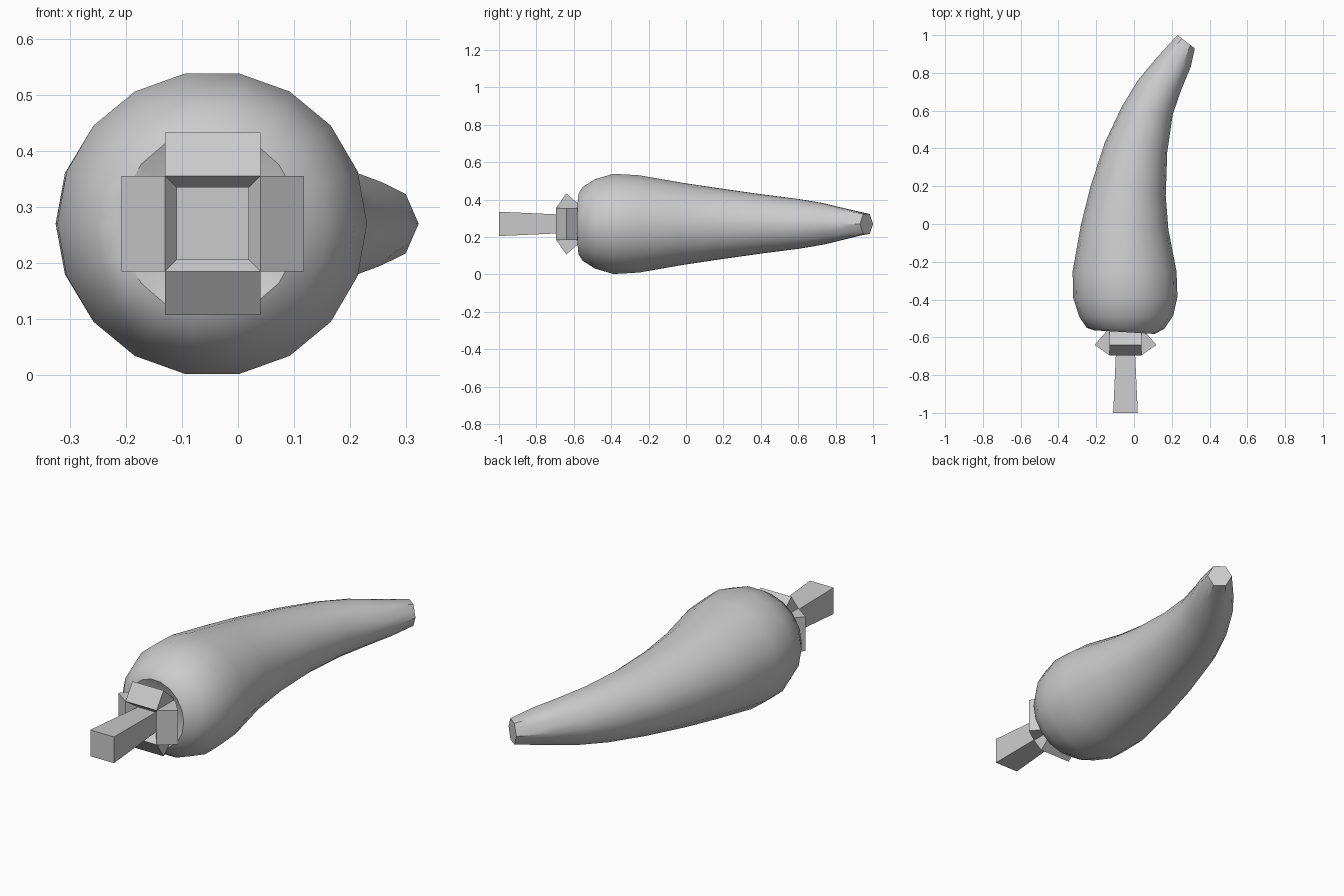
import bpy, bmesh, math
from mathutils import Vector

if "Cube" in bpy.data.objects:
    bpy.data.objects.remove(bpy.data.objects["Cube"])

grey = bpy.data.materials.new("plain_grey")
grey.diffuse_color = (0.6, 0.6, 0.6, 1)
grey.use_nodes = True
grey.node_tree.nodes["Principled BSDF"].inputs["Base Color"].default_value = grey.diffuse_color
CX, CZ = -0.045, 0.27          # stem axis


def finish(name, bm):
    bmesh.ops.recalc_face_normals(bm, faces=bm.faces)
    me = bpy.data.meshes.new(name)
    bm.to_mesh(me)
    bm.free()
    me.materials.append(grey)
    ob = bpy.data.objects.new(name, me)
    bpy.context.collection.objects.link(ob)
    return ob


def loft(name, rings):
    """Skin a list of equally sized point rings and cap both ends."""
    bm = bmesh.new()
    vs = [[bm.verts.new(p) for p in r] for r in rings]
    n = len(vs[0])
    for a, b in zip(vs, vs[1:]):
        for i in range(n):
            j = (i + 1) % n
            bm.faces.new((a[i], a[j], b[j], b[i]))
    bm.faces.new(vs[0])
    bm.faces.new(vs[-1])
    return finish(name, bm)


def square(h, y):
    return [(CX + sx * h, y, CZ + sz * h)
            for sx, sz in ((-1, -1), (1, -1), (1, 1), (-1, 1))]


# Curved pepper body: left point, right point, half height, hexagon blend
sections = [
    (-0.13, -0.535, 0.03, -0.54, 0.08, 0),
    (-0.21, -0.563, 0.11, -0.582, 0.165, 0),
    (-0.25, -0.55, 0.16, -0.555, 0.20, 0),
    (-0.29, -0.49, 0.208, -0.485, 0.242, 0),
    (-0.322, -0.39, 0.23, -0.385, 0.272, 0),
    (-0.325, -0.25, 0.225, -0.25, 0.264, 0),
    (-0.28, 0.0, 0.182, -0.03, 0.222, 0),
    (-0.23, 0.2, 0.168, 0.15, 0.193, 0),
    (-0.155, 0.43, 0.176, 0.38, 0.16, 0),
    (-0.065, 0.62, 0.205, 0.58, 0.135, 0),
    (0.02, 0.76, 0.25, 0.71, 0.113, 0.1),
    (0.12, 0.88, 0.30, 0.83, 0.086, 0.4),
    (0.23, 1.0, 0.322, 0.93, 0.061, 1),
]
rings = []
for lx, ly, rx, ry, h, hexa in sections:
    left, right = Vector((lx, ly, CZ)), Vector((rx, ry, CZ))
    mid, side = (left + right) / 2, (right - left) / 2
    ring = []
    for i in range(18):
        deg = i * 20
        a = math.radians(deg)
        hr = math.cos(math.pi / 6) / math.cos(math.radians(deg % 60 - 30))
        r = 1 + (hr - 1) * hexa
        ring.append(mid + side * math.cos(a) * r
                    + Vector((0, 0, h * math.sin(a) * r)))
    rings.append(ring)
body = loft("pepper_body", rings)
bpy.context.view_layer.objects.active = body
body.select_set(True)
bpy.ops.object.shade_smooth_by_angle(angle=math.radians(40))
body.select_set(False)

# Stem, flaring towards its free end
loft("stem", [square(0.065, -1.0), square(0.051, -0.69), square(0.048, -0.63)])

# Calyx core with a funnel around the stem
loft("calyx_core", [square(0.046, -0.645), square(0.085, -0.695),
                    square(0.085, -0.54)])

# Four wedge-shaped calyx leaves
for k, name in enumerate(("right", "top", "left", "bottom")):
    c, s = round(math.cos(k * math.pi / 2)), round(math.sin(k * math.pi / 2))
    ends = []
    for t in (-0.085, 0.085):
        ends.append([(CX + c * r - s * t, y, CZ + s * r + c * t)
                     for r, y in ((0.085, -0.695), (0.163, -0.64),
                                  (0.085, -0.55))])
    loft("calyx_leaf_" + name, ends)
